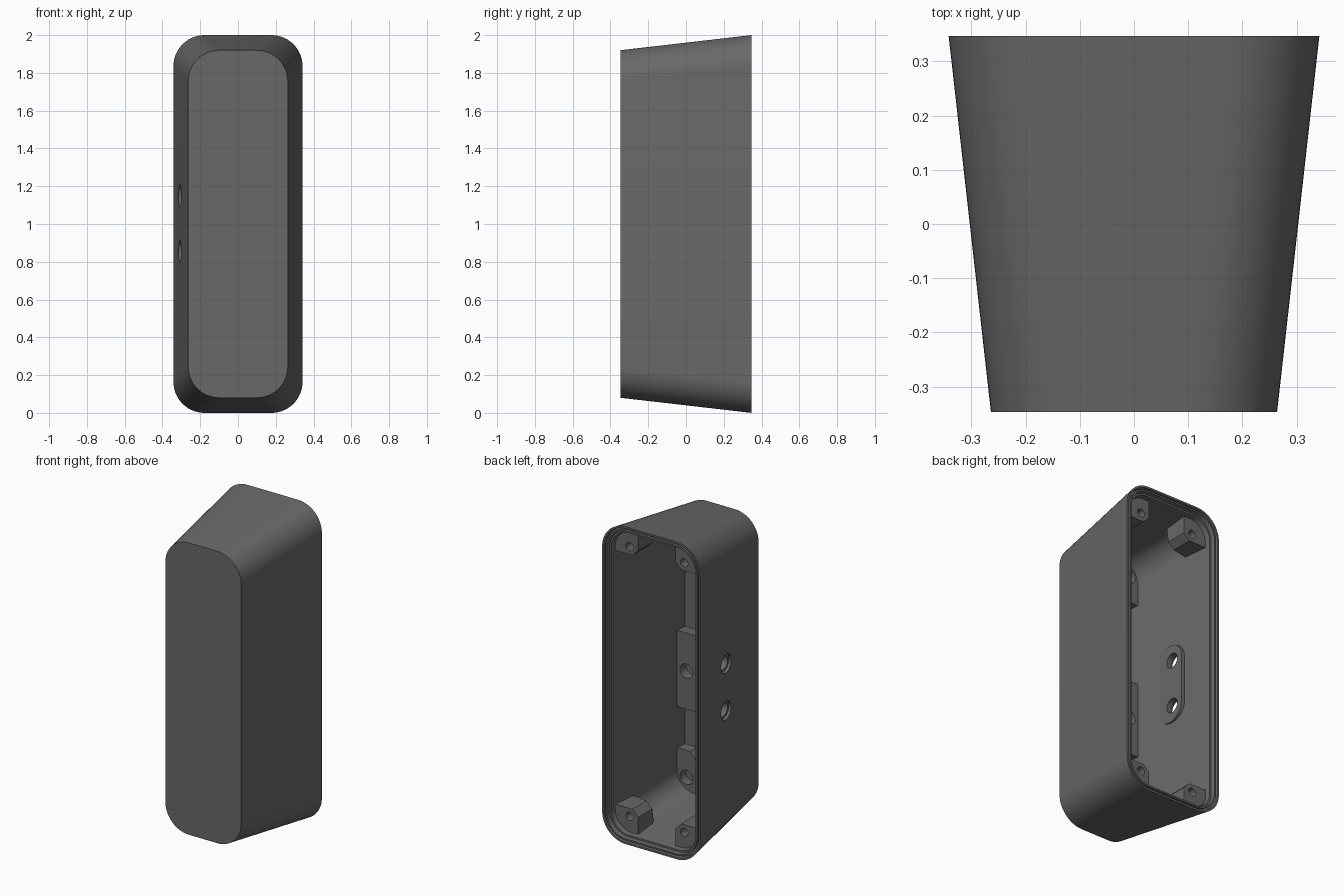
import bpy, bmesh, math
from mathutils import Vector

if "Cube" in bpy.data.objects:
    bpy.data.objects.remove(bpy.data.objects["Cube"])

grey = bpy.data.materials.new("dark_grey")
grey.diffuse_color = (0.14, 0.14, 0.14, 1)
grey.use_nodes = True
grey.node_tree.nodes["Principled BSDF"].inputs["Base Color"].default_value = grey.diffuse_color
D = 0.347          # half depth
WALL = 0.045


def ring(y, inset, seg=14):
    """Rounded rectangle section of the tapered body at depth y."""
    t = (y + D) / (2 * D)
    hx = 0.264 + 0.078 * t - inset
    hz = 0.92 + 0.08 * t - inset
    r = 0.165 - inset
    pts = []
    for k, (sx, sz) in enumerate([(1, 1), (-1, 1), (-1, -1), (1, -1)]):
        for i in range(seg + 1):
            a = math.pi / 2 * (k + i / seg)
            pts.append((sx * (hx - r) + r * math.cos(a), y,
                        1 + sz * (hz - r) + r * math.sin(a)))
    return pts


def finish(name, bm):
    bmesh.ops.recalc_face_normals(bm, faces=bm.faces)
    me = bpy.data.meshes.new(name)
    bm.to_mesh(me)
    bm.free()
    me.materials.append(grey)
    ob = bpy.data.objects.new(name, me)
    bpy.context.collection.objects.link(ob)
    return ob


def loft(name, rings):
    """Skin a list of equal rings and cap both ends."""
    bm = bmesh.new()
    vs = [[bm.verts.new(p) for p in r] for r in rings]
    n = len(vs[0])
    for a, b in zip(vs, vs[1:]):
        for i in range(n):
            bm.faces.new((a[i], a[(i + 1) % n], b[(i + 1) % n], b[i]))
    bm.faces.new(vs[0])
    bm.faces.new(vs[-1])
    return finish(name, bm)


def cylinder(axis, a, b, c, r, seg=32):
    """Cylinder cutter along x or y, from a to b, centred on c."""
    def ring_at(d):
        out = []
        for i in range(seg):
            u = r * math.cos(2 * math.pi * i / seg)
            v = r * math.sin(2 * math.pi * i / seg)
            out.append((d, c[0] + u, c[1] + v) if axis == "x" else (c[0] + u, d, c[1] + v))
        return out
    return loft("cutter", [ring_at(a), ring_at(b)])


def boolean(ob, cutters, op="DIFFERENCE", keep=False):
    for c in cutters:
        m = ob.modifiers.new("cut", "BOOLEAN")
        m.operation, m.solver, m.object = op, "EXACT", c
    dg = bpy.context.evaluated_depsgraph_get()
    dg.update()
    me = bpy.data.meshes.new_from_object(ob.evaluated_get(dg))
    ob.modifiers.clear()
    ob.data = me
    if not keep:
        for c in cutters:
            bpy.data.objects.remove(c)


# Tapered shell with a grooved rim at the open back
profile = [(-D, 0), (D, 0), (D, 0.012), (D - 0.022, 0.012), (D - 0.022, 0.024),
           (D, 0.024), (D, 0.034), (D - 0.025, 0.034), (D - 0.025, WALL),
           (-D + 0.036, WALL)]
shell = loft("shell", [ring(y, i) for y, i in profile])

# Solid used to trim the inner parts to the wall
core = loft("trim_helper", [ring(-D + 0.02, 0.025), ring(D - 0.03, 0.025)])

HOLES = [0.855, 1.15]
HY = 0.04


def side_cutters():
    out = []
    for z in HOLES:
        out.append(cylinder("x", -0.5, -0.1, (HY, z), 0.046))
        out.append(cylinder("x", -0.5, -0.285, (HY, z), 0.059))
    return out


# Two stepped holes through the left side
boolean(shell, side_cutters())


# Raised oblong pad around the holes, inside the left wall
def oblong(x, r=0.105, seg=16):
    pts = []
    for zc, start in ((HOLES[1], 0), (HOLES[0], math.pi)):
        for i in range(seg + 1):
            a = start + math.pi * i / seg
            pts.append((x, 0.02 + r * math.cos(a), zc + r * math.sin(a)))
    return pts


pad = loft("side_hole_pad", [oblong(-0.4), oblong(-0.25)])
boolean(pad, [core], "INTERSECT", True)
boolean(pad, side_cutters())
parts = [shell, pad]

for sx, side in ((1, "right"), (-1, "left")):
    # Middle pad on the inside of the front wall, with a hole
    def mid(y):
        return [(sx * x, y, z) for x, z in
                [(0.09, 0.63), (0.4, 0.63), (0.4, 1.11), (0.09, 1.11)]]
    p = loft("middle_pad_" + side, [mid(-0.4), mid(-0.24)])
    boolean(p, [core], "INTERSECT", True)
    boolean(p, [cylinder("y", -0.3, 0, (sx * 0.165, 0.87), 0.045)])
    parts.append(p)

    for sz, level in ((-1, "lower"), (1, "upper")):
        # Corner pad on the inside of the front wall
        def corner(y):
            return [(sx * x, y, 1 + sz * z) for x, z in
                    [(0.09, 1.1), (0.4, 1.1), (0.4, 0.63), (0.14, 0.63), (0.09, 0.68)]]
        p = loft(f"{level}_corner_pad_{side}", [corner(-0.4), corner(-0.24)])
        boolean(p, [core], "INTERSECT", True)
        boolean(p, [cylinder("y", -0.3, 0, (sx * 0.165, 1 + sz * 0.8), 0.045)])
        parts.append(p)

        # Screw boss in the corner of the opening, sloped underneath
        shape = [(0.13, 1.1), (0.4, 1.1), (0.4, 0.8), (0.17, 0.8), (0.13, 0.84)]
        front = [(sx * x, 0.11 + (0.04 if x < 0.2 and z < 1 else 0), 1 + sz * z)
                 for x, z in shape]
        back = [(sx * x, 0.29, 1 + sz * z) for x, z in shape]
        p = loft(f"{level}_screw_boss_{side}", [front, back])
        boolean(p, [core], "INTERSECT", True)
        boolean(p, [cylinder("y", 0.17, 0.4, (sx * 0.19, 1 + sz * 0.85), 0.026)])
        parts.append(p)

bpy.data.objects.remove(core)

# Smooth the rounded corners and keep the edges sharp
for ob in parts:
    bpy.ops.object.select_all(action="DESELECT")
    ob.select_set(True)
    bpy.context.view_layer.objects.active = ob
    bpy.ops.object.shade_smooth_by_angle(angle=math.radians(30))
